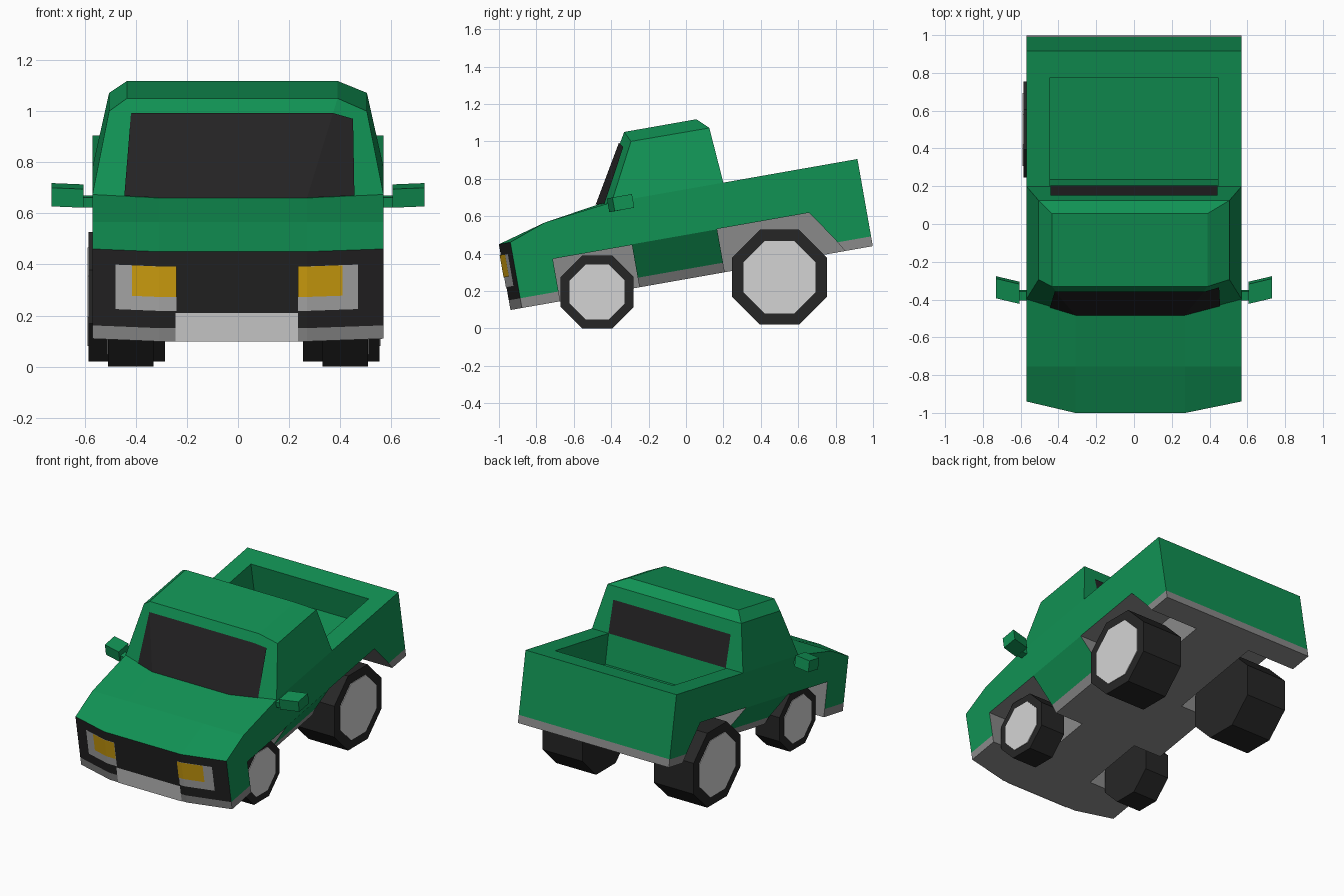
import bpy, bmesh, math
from mathutils import Vector

if "Cube" in bpy.data.objects:
    bpy.data.objects.remove(bpy.data.objects["Cube"])

TILT = math.radians(10)          # the whole body leans nose-down


def mat(name, r, g, b):
    lin = [((c / 255 + 0.055) / 1.055) ** 2.4 if c > 10 else c / 255 / 12.92 for c in (r, g, b)]
    m = bpy.data.materials.new(name)
    m.diffuse_color = (*lin, 1)
    m.use_nodes = True
    m.node_tree.nodes["Principled BSDF"].inputs["Base Color"].default_value = m.diffuse_color
    return m


GREEN = mat("green paint", 17, 146, 84)
GREY = mat("grey trim", 138, 138, 138)
LIGHT = mat("light grey metal", 212, 212, 212)
LAMP = mat("lamp grey", 175, 175, 175)
BLACK = mat("black grille and glass", 36, 35, 36)
TYRE = mat("tyre black", 38, 38, 38)
YELLOW = mat("amber lamp", 216, 166, 16)


def finish(name, bm, mats, tilt=True, rule=None):
    bmesh.ops.recalc_face_normals(bm, faces=bm.faces)
    if rule:
        for f in bm.faces:
            f.material_index = rule(f.calc_center_median(), f.normal)
    me = bpy.data.meshes.new(name)
    bm.to_mesh(me)
    bm.free()
    for m in mats:
        me.materials.append(m)
    ob = bpy.data.objects.new(name, me)
    bpy.context.collection.objects.link(ob)
    if tilt:
        ob.rotation_euler.x = TILT
    return ob


def prism(name, pts, x0, x1, mats, tilt=True, rule=None, shift=0):
    """Side profile (y, z) extruded from x0 to x1; shift moves the x1 end along y."""
    bm = bmesh.new()
    a = [bm.verts.new((x0, y, z)) for y, z in pts]
    b = [bm.verts.new((x1, y + shift, z)) for y, z in pts]
    n = len(pts)
    bm.faces.new(a)
    bm.faces.new(b)
    for i in range(n):
        bm.faces.new((a[i], a[(i + 1) % n], b[(i + 1) % n], b[i]))
    return finish(name, bm, mats, tilt, rule)


def sheet(name, quads, m, push):
    """Thin plate made of quads lying just off a surface."""
    bm = bmesh.new()
    for q in quads:
        bm.faces.new([bm.verts.new(Vector(p) + Vector(push)) for p in q])
    bmesh.ops.remove_doubles(bm, verts=bm.verts, dist=1e-5)
    ob = finish(name, bm, [m])
    # face the plate the way it is pushed
    if sum((p.normal.dot(Vector(push)) for p in ob.data.polygons)) < 0:
        ob.data.flip_normals()
    return ob


def box(y0, y1, z0, z1):
    return [(y0, z0), (y1, z0), (y1, z1), (y0, z1)]


# Body: profile lofted over four stations, bowed at the nose
STATIONS = [-0.57, -0.31, 0.27, 0.57]
PROFILE = [(-0.907, 0.26, 0.062), (-0.907, 0.617, 0.062), (-0.645, 0.689, 0), (-0.355, 0.733, 0.08),
           (0.332, 0.733, 0), (1.06, 0.733, 0), (1.06, 0.26, 0)]
bm = bmesh.new()
rows = [[bm.verts.new((x, y + (bow if abs(x) > 0.5 else 0), z)) for y, z, bow in PROFILE] for x in STATIONS]
for r, s in zip(rows, rows[1:]):
    for i in range(len(PROFILE)):
        j = (i + 1) % len(PROFILE)
        bm.faces.new((r[i], r[j], s[j], s[i]))
bm.faces.new(rows[0])
bm.faces.new(rows[-1])
for h in (0.313, 0.345):
    bmesh.ops.bisect_plane(bm, geom=bm.verts[:] + bm.edges[:] + bm.faces[:], plane_co=(0, 0, h), plane_no=(0, 0, 1))


def body_rule(c, n):
    if n.y < -0.9:                                   # nose: grille over bumper
        return 2 if c.z > 0.313 else 1
    return 1 if c.z < 0.313 else 0


body = finish("body", bm, [GREEN, GREY, BLACK], rule=body_rule)

# Cutters: load bed, wheel wells, inward sloping sills
cutters = [prism("bed_cutter", box(0.332, 0.916, 0.533, 0.9), -0.445, 0.445, [GREEN])]
for s in (-1, 1):
    cutters.append(prism("front_well_cutter", box(-0.637, -0.207, 0.2, 0.49), s * 0.21, s * 0.7, [GREY]))
    cutters.append(prism("rear_well_cutter", [(0.256, 0.2), (0.256, 0.495), (0.756, 0.495), (0.868, 0.33),
                                              (0.912, 0.255), (0.945, 0.2)], s * 0.21, s * 0.7, [GREY]))
    bm = bmesh.new()
    section = [(0.58, 0.5075), (0.445, 0.312), (0.42, 0.26), (0.41, 0.2), (0.7, 0.2), (0.7, 0.5075)]
    ends = [[bm.verts.new((s * x, y, z)) for x, z in section] for y in (-0.215, 0.264)]
    for e in ends:
        bm.faces.new(e)
    for i in range(6):
        j = (i + 1) % 6
        bm.faces.new((ends[0][i], ends[0][j], ends[1][j], ends[1][i]))
    cutters.append(finish("sill_cutter", bm, [GREEN, GREY], rule=lambda c, n: 0 if c.z > 0.313 else 1))
for c in cutters:
    c.hide_render = True
    mod = body.modifiers.new(c.name, "BOOLEAN")
    mod.operation = "DIFFERENCE"
    mod.solver = "EXACT"
    mod.material_mode = "TRANSFER"
    mod.object = c
dg = bpy.context.evaluated_depsgraph_get()
body.data = bpy.data.meshes.new_from_object(body.evaluated_get(dg))
body.modifiers.clear()
for c in cutters:
    bpy.data.objects.remove(c)

# Cab
B = [(-0.57, -0.275, 0.733), (-0.31, -0.355, 0.733), (0.27, -0.355, 0.733), (0.57, -0.275, 0.733),
     (0.57, 0.332, 0.733), (-0.57, 0.332, 0.733)]
R = [(-0.505, -0.116, 1.036), (0.505, -0.116, 1.036), (0.505, 0.309, 1.034), (-0.505, 0.309, 1.034)]
T = [(-0.435, -0.143, 1.092), (0.39, -0.143, 1.092), (0.39, 0.249, 1.092), (-0.435, 0.249, 1.092)]
bm = bmesh.new()
v = [bm.verts.new(p) for p in B + R + T]
for f in [(0, 1, 2, 3, 4, 5), (1, 2, 11, 10), (0, 1, 10, 6), (2, 3, 7, 11), (3, 4, 8, 7), (5, 0, 6, 9),
          (4, 5, 9, 8), (7, 8, 12, 11), (9, 6, 10, 13), (8, 9, 13, 12), (10, 11, 12, 13)]:
    bm.faces.new([v[i] for i in f])
finish("cab", bm, [GREEN])


# Windscreen: centre pane and two folded side panes
def on_quad(b0, b1, t0, t1, u, w):
    return Vector(b0).lerp(Vector(b1), u).lerp(Vector(t0).lerp(Vector(t1), u), w)


W = 0.85
left, right = (B[1], B[0], T[0], R[0]), (B[2], B[3], T[1], R[1])
panes = [[on_quad(*left, 0, 0), on_quad(*right, 0, 0), on_quad(*right, 0, W), on_quad(*left, 0, W)]]
for q, lo, hi in ((left, 0.52, 0.03), (right, 0.62, 0.55)):
    panes.append([on_quad(*q, 0, 0), on_quad(*q, lo, 0), on_quad(*q, hi, W), on_quad(*q, 0, W)])
sheet("windscreen", panes, BLACK, (0, -0.006, 0.002))

# Rear window
sheet("rear_window", [[(-0.443, 0.332, 0.735), (0.443, 0.332, 0.735), (0.443, 0.316, 0.95), (-0.443, 0.316, 0.95)]],
      BLACK, (0, 0.005, 0))


# Nose plates follow the bow of the grille
def nose_plate(name, x0, x1, h0, h1, m, lift):
    xs = [x0] + [x for x in (-0.31, 0.27) if x0 < x < x1] + [x1]

    def y(x):
        over = max(-0.31 - x, 0) / 0.26 + max(x - 0.27, 0) / 0.30
        return -0.907 + 0.062 * over
    quads = [[(a, y(a), h0), (b, y(b), h0), (b, y(b), h1), (a, y(a), h1)] for a, b in zip(xs, xs[1:])]
    sheet(name, quads, m, (0, -lift, 0))


nose_plate("bumper_centre", -0.245, 0.235, 0.26, 0.373, LIGHT, 0.004)
nose_plate("left_headlight", -0.48, -0.24, 0.382, 0.559, LAMP, 0.003)
nose_plate("right_headlight", 0.235, 0.47, 0.382, 0.559, LAMP, 0.003)
nose_plate("left_amber_lamp", -0.415, -0.24, 0.438, 0.559, YELLOW, 0.006)
nose_plate("right_amber_lamp", 0.235, 0.41, 0.438, 0.559, YELLOW, 0.006)

# Door mirrors
for s, side in ((-1, "left"), (1, "right")):
    prism(side + "_mirror_stem", box(-0.285, -0.235, 0.683, 0.722), s * 0.55, s * 0.61, [GREEN])
    prism(side + "_mirror", box(-0.296, -0.19, 0.684, 0.758), s * 0.605, s * 0.73, [GREEN], shift=0.03)


# Eight-sided wheels with flat hub plates
def octagon(y, z, apothem):
    r = apothem / math.cos(math.pi / 8)
    return [(y + r * math.cos(math.pi * (i + 0.5) / 4), z + r * math.sin(math.pi * (i + 0.5) / 4)) for i in range(8)]


for name, y, z, tyre, hub, inner, outer in (
        ("front_left", -0.475, 0.195, 0.195, 0.147, -0.33, -0.51),
        ("front_right", -0.475, 0.195, 0.195, 0.147, 0.33, 0.51),
        ("rear_left", 0.5, 0.274, 0.254, 0.193, -0.285, -0.585),
        ("rear_right", 0.5, 0.274, 0.254, 0.193, 0.255, 0.555)):
    prism(name + "_tyre", octagon(y, z, tyre), inner, outer, [TYRE], tilt=False)
    prism(name + "_hub", octagon(y, z, hub), outer, outer + math.copysign(0.004, outer), [LIGHT], tilt=False)
